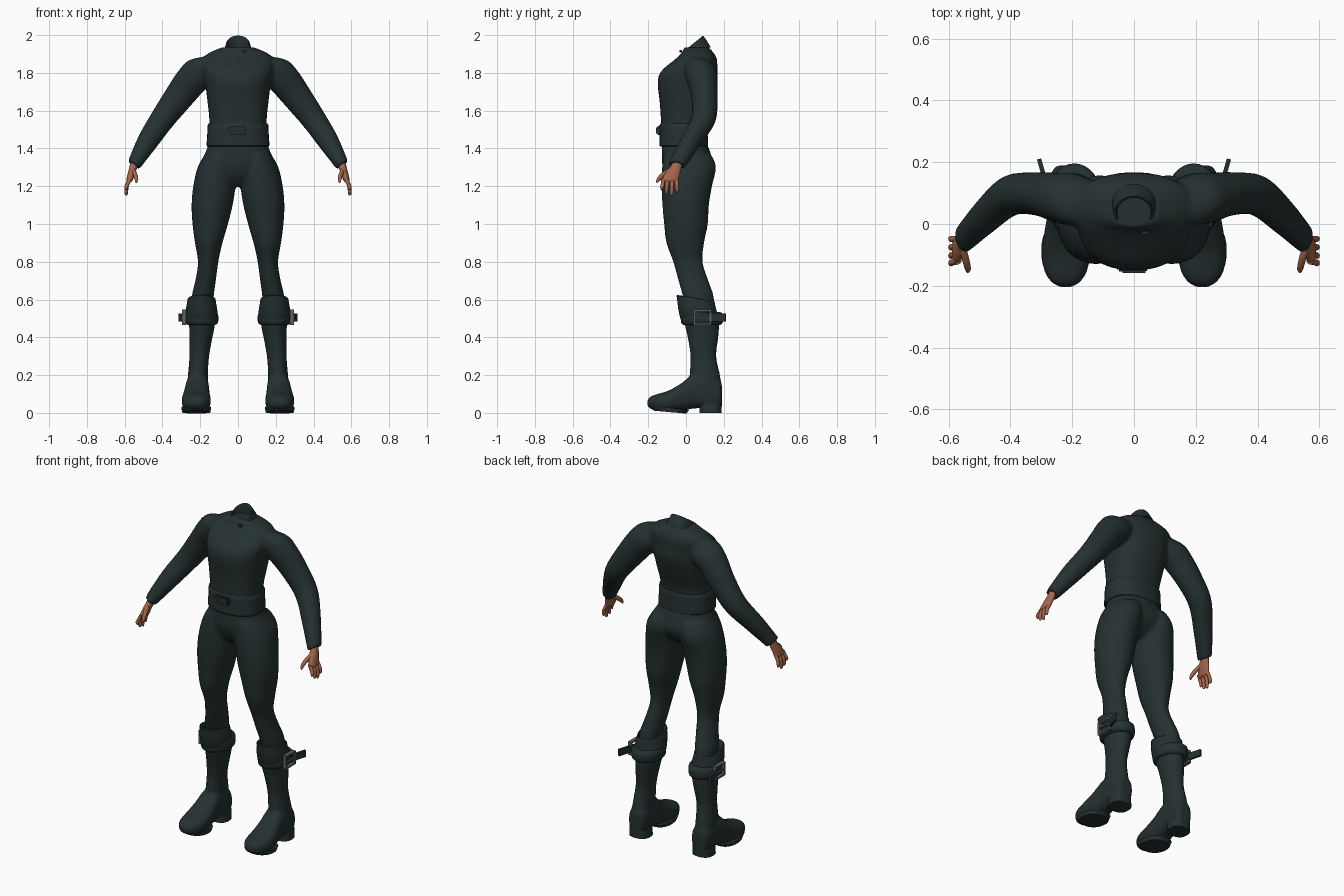
import bpy, bmesh, math
from mathutils import Vector, Matrix

X, Y, Z = Vector((1, 0, 0)), Vector((0, 1, 0)), Vector((0, 0, 1))
BOTH = (1, -1)


def material(name, rgb):
    m = bpy.data.materials.new(name)
    m.diffuse_color = (*rgb, 1)
    return m


cloth = material("dark green cloth", (0.018, 0.030, 0.030))
skin = material("skin", (0.38, 0.135, 0.075))
metal = material("dull metal", (0.10, 0.12, 0.12))


def spline(rings, sub):
    """Catmull-Rom resampling of the ring values."""
    out = []
    for i in range(len(rings) - 1):
        a, b, c, d = (rings[max(0, min(len(rings) - 1, i + k))] for k in (-1, 0, 1, 2))
        for j in range(sub):
            t = j / sub
            out.append([0.5 * (2 * q + (r - p) * t + (2 * p - 5 * q + 4 * r - s) * t * t
                               + (3 * q - p - 3 * r + s) * t ** 3)
                        for p, q, r, s in zip(a, b, c, d)])
    return out + [list(rings[-1])]


def loft(bm, rings, u=X, v=Y, power=2.0, n=32, sub=4, sides=(1,)):
    """Rings are (x, y, z, radius u, radius v, tilt); tilt is rise in z per y."""
    rings = [tuple(r) + (0,) * (6 - len(r)) for r in rings]
    for s in sides:
        loops = []
        for x, y, z, ru, rv, tilt in spline(rings, sub):
            loop = []
            for k in range(n):
                a = 2 * math.pi * k / n
                c, d = math.cos(a), math.sin(a)
                c = math.copysign(abs(c) ** (2 / power), c)
                d = math.copysign(abs(d) ** (2 / power), d)
                p = Vector((x, y, z)) + u * ru * c + v * rv * d
                p.z += tilt * (p.y - y)
                loop.append(bm.verts.new((p.x * s, p.y, p.z)))
            loops.append(loop)
        for l0, l1 in zip(loops, loops[1:]):
            for k in range(n):
                bm.faces.new((l0[k], l0[(k + 1) % n], l1[(k + 1) % n], l1[k]))
        bm.faces.new(loops[0])
        bm.faces.new(loops[-1][::-1])


def box(bm, centre, size, turn=0, sides=(1,)):
    for s in sides:
        m = (Matrix.Translation((centre[0] * s, centre[1], centre[2]))
             @ Matrix.Rotation(turn * s, 4, 'Z') @ Matrix.Diagonal((*size, 1)))
        bmesh.ops.create_cube(bm, size=1, matrix=m)


def finish(name, bm, mat, voxel=0, angle=40):
    bmesh.ops.recalc_face_normals(bm, faces=bm.faces)
    me = bpy.data.meshes.new(name)
    bm.to_mesh(me)
    bm.free()
    me.materials.append(mat)
    ob = bpy.data.objects.new(name, me)
    bpy.context.collection.objects.link(ob)
    bpy.ops.object.select_all(action='DESELECT')
    ob.select_set(True)
    bpy.context.view_layer.objects.active = ob
    bpy.ops.object.shade_smooth_by_angle(angle=math.radians(angle))
    if voxel:  # fuse the overlapping volumes into one skin
        r = ob.modifiers.new("fuse", 'REMESH')
        r.mode, r.voxel_size, r.use_smooth_shade = 'VOXEL', voxel, True
        sm = ob.modifiers.new("soften", 'SMOOTH')
        sm.factor, sm.iterations = 0.5, 5
    return ob


# Sweater: torso and both sleeves
bm = bmesh.new()
loft(bm, [(0, -.012, 1.43, .152, .12), (0, -.012, 1.55, .152, .121), (0, 0, 1.65, .162, .14),
          (0, .008, 1.75, .175, .158), (0, .018, 1.81, .185, .148), (0, .052, 1.87, .190, .112),
          (0, .062, 1.905, .155, .085), (0, .055, 1.935, .085, .065)], power=2.4)
arm_dir = Vector((.6, -.2, -.85)).normalized()
arm_u = (Y - arm_dir * Y.dot(arm_dir)).normalized()
arm_v = arm_dir.cross(arm_u)
loft(bm, [(.13, .07, 1.85, .07, .06), (.19, .078, 1.815, .087, .088), (.25, .085, 1.755, .083, .086),
          (.315, .097, 1.67, .072, .078), (.40, .092, 1.555, .065, .066),
          (.48, .025, 1.435, .055, .056), (.552, -.048, 1.312, .046, .037)],
     arm_u, arm_v, sides=BOTH)
finish("sweater", bm, cloth, voxel=.009)

# Slanted open collar
bm = bmesh.new()
loft(bm, [(0, .05, 1.90, .085, .08, .45), (0, .043, 1.93, .070, .064, .7), (0, .038, 1.950, .064, .055, .8),
          (0, .038, 1.955, .060, .052, .8), (0, .038, 1.948, .055, .047, .8),
          (0, .040, 1.90, .054, .046, .5)], sub=3)
finish("collar", bm, cloth)
bm = bmesh.new()
box(bm, (.035, -.028, 1.915), (.022, .012, .012))
finish("collar_tab", bm, cloth)

# Waistband with its front buckle
bm = bmesh.new()
loft(bm, [(0, -.012, 1.41, .155, .118), (0, -.012, 1.415, .166, .129), (0, -.012, 1.47, .163, .127),
          (0, -.012, 1.525, .160, .127), (0, -.012, 1.532, .150, .118)], power=2.3, sub=2)
finish("waistband", bm, cloth)
bm = bmesh.new()
box(bm, (0, -.146, 1.495), (.085, .024, .045))
box(bm, (-.03, -.142, 1.50), (.05, .022, .022))
bmesh.ops.bevel(bm, geom=bm.edges[:], offset=.006, segments=2, affect='EDGES')
finish("waist_buckle", bm, cloth)

# Trousers: pelvis and both legs
bm = bmesh.new()
loft(bm, [(0, -.01, 1.45, .145, .113), (0, 0, 1.38, .172, .128), (0, .010, 1.31, .195, .135),
          (0, .008, 1.25, .16, .11), (0, 0, 1.20, .06, .06)], power=2.2)
loft(bm, [(.095, .008, 1.37, .08, .125), (.110, .016, 1.30, .104, .143), (.125, .004, 1.20, .112, .134),
          (.137, -.002, 1.10, .109, .123), (.147, 0, 1.0, .094, .116), (.155, -.004, .90, .073, .100),
          (.158, .010, .80, .054, .078), (.170, .036, .71, .054, .079), (.186, .064, .62, .058, .082),
          (.190, .08, .52, .055, .075)], sides=BOTH)
finish("trousers", bm, cloth, voxel=.010)

# Boot shaft
bm = bmesh.new()
loft(bm, [(.191, .078, .52, .072, .092), (.191, .085, .46, .068, .090), (.196, .090, .40, .061, .081),
          (.205, .092, .30, .052, .068), (.212, .100, .20, .053, .080), (.214, .108, .12, .058, .082),
          (.215, .112, .05, .056, .072)], sides=BOTH)
# Boot foot, lofted from heel to toe
loft(bm, [(.212, .190, .10, .030, .050), (.213, .175, .10, .050, .075), (.214, .11, .115, .060, .090),
          (.216, .04, .115, .063, .092), (.219, -.02, .086, .070, .074), (.221, -.09, .063, .077, .056),
          (.221, -.15, .056, .070, .044), (.221, -.188, .054, .046, .032), (.221, -.205, .052, .016, .012)],
     X, Z, power=2.5, sides=BOTH)
finish("boots", bm, cloth, voxel=.008)

# Boot soles and heel blocks
bm = bmesh.new()
loft(bm, [(.213, .130, .0, .062, .058), (.213, .130, .055, .058, .060)], power=2.6, sub=1, sides=BOTH)
loft(bm, [(.221, -.085, .004, .075, .085, -.09), (.221, -.088, .028, .079, .106, -.12)],
     power=2.3, sub=1, sides=BOTH)
finish("boot_soles", bm, cloth)

# Folded boot cuffs, open at the top
bm = bmesh.new()
loft(bm, [(.191, .078, .47, .070, .090), (.192, .070, .49, .080, .100, -.1), (.193, .062, .54, .084, .104, -.15),
          (.193, .054, .585, .076, .101, -.18), (.193, .051, .603, .074, .101, -.18),
          (.193, .051, .603, .066, .092, -.18), (.191, .056, .56, .060, .084, -.1)], sub=2, sides=BOTH)
finish("boot_cuffs", bm, cloth)

# Boot straps with a loose tail
bm = bmesh.new()
loft(bm, [(.193, .083, .465, .072, .095), (.193, .084, .475, .086, .109), (.193, .084, .500, .089, .112),
          (.193, .084, .525, .086, .109), (.193, .083, .535, .072, .095)], sub=2, sides=BOTH)
box(bm, (.293, .160, .505), (.014, .105, .040), turn=-.28, sides=BOTH)
finish("boot_straps", bm, cloth)

# Strap buckles: square frame and prong
bm = bmesh.new()
for dy in (-.042, .042):
    box(bm, (.286, .088 + dy, .507), (.022, .011, .080), sides=BOTH)
for dz in (-.036, .036):
    box(bm, (.286, .088, .507 + dz), (.022, .090, .010), sides=BOTH)
box(bm, (.293, .088, .507), (.010, .085, .008), sides=BOTH)
finish("strap_buckles", bm, metal)

# Hands: palm, four fingers and a thumb
bm = bmesh.new()
loft(bm, [(.546, -.040, 1.335, .028, .022), (.553, -.052, 1.305, .030, .021), (.563, -.070, 1.27, .040, .020),
          (.573, -.084, 1.235, .044, .017), (.575, -.086, 1.222, .038, .011)], Y, X, n=20, sides=BOTH)
for root, tip, low in ((-.120, -.128, 1.180), (-.097, -.104, 1.158), (-.073, -.076, 1.150), (-.050, -.048, 1.168)):
    mid = (root + tip) / 2
    loft(bm, [(.570, root, 1.240, .011, .012), (.588, mid, 1.205, .0105, .011),
              (.592, tip, low + .012, .009, .009), (.590, tip, low, .004, .004)],
         Y, X, n=12, sub=3, sides=BOTH)
loft(bm, [(.558, -.075, 1.285, .014, .016), (.545, -.115, 1.264, .012, .014),
          (.538, -.145, 1.238, .010, .011), (.538, -.156, 1.220, .004, .005)],
     X, Vector((0, -.55, .83)), n=12, sub=3, sides=BOTH)
finish("hands", bm, skin, angle=60)
